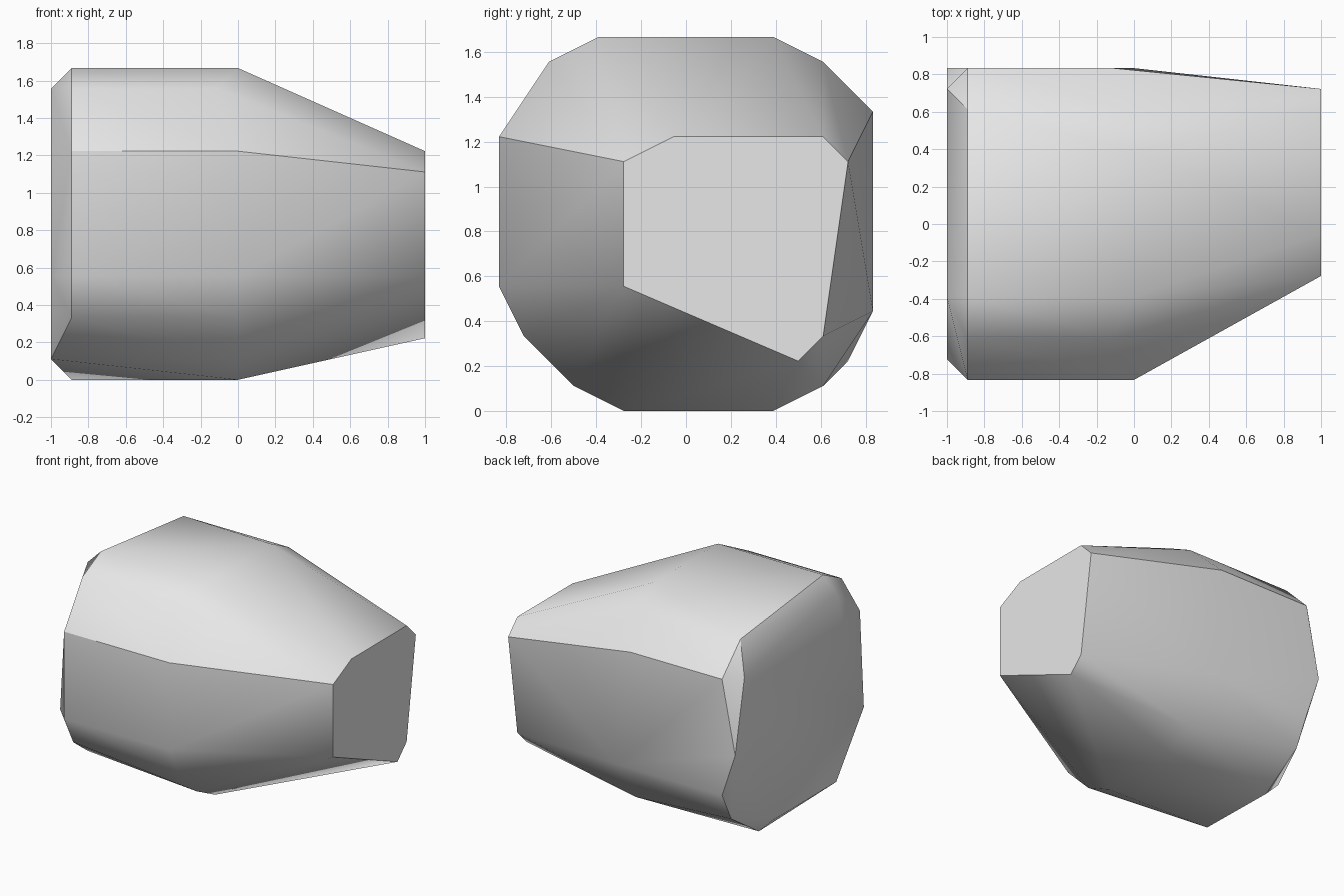
import bpy
import bmesh
import math

# Remove the default cube only
default_cube = bpy.data.objects.get("Cube")
if default_cube:
    bpy.data.objects.remove(default_cube, do_unlink=True)

# Boulder cross-sections on a lattice of ninths: x position -> (y, z) corners
CELL = 1 / 9
HALF_DEPTH = 7.5
sections = {
    # broad end cap
    -9: [(4, 14), (14, 12), (15, 7), (11, 1), (4, 1), (1, 5)],
    # bevel ring around the broad end
    -8: [(0, 11), (2, 14), (4, 15), (13, 14), (15, 12), (15, 4),
         (14, 2), (11, 0), (1, 3), (0, 5)],
    # shoulder chips
    -1: [(2, 14), (15, 12)],
    # widest middle ring
    0: [(0, 11), (4, 15), (11, 15), (13, 14), (15, 4), (13, 1),
        (11, 0), (5, 0), (3, 1), (1, 3), (0, 5)],
    # narrow end cap
    9: [(5, 10), (7, 11), (13, 11), (14, 10), (13, 3), (12, 2), (5, 5)],
}


def make_material(name, colour):
    material = bpy.data.materials.new(name)
    material.use_nodes = True
    material.diffuse_color = colour
    shader = next(n for n in material.node_tree.nodes if n.type == "BSDF_PRINCIPLED")
    shader.inputs["Base Color"].default_value = colour
    return material


def make_hull(name, rings, material):
    """Wrap a closed faceted skin around the ring corners."""
    bm = bmesh.new()
    for x, corners in rings.items():
        for y, z in corners:
            bm.verts.new((x * CELL, (y - HALF_DEPTH) * CELL, z * CELL))
    hull = bmesh.ops.convex_hull(bm, input=bm.verts)
    unused = {v for key in ("geom_interior", "geom_unused") for v in hull[key]
              if isinstance(v, bmesh.types.BMVert)}
    bmesh.ops.delete(bm, geom=list(unused), context="VERTS")
    # Merge flat areas such as the two end caps
    bmesh.ops.dissolve_limit(bm, angle_limit=math.radians(0.5),
                             verts=bm.verts, edges=bm.edges)
    bmesh.ops.recalc_face_normals(bm, faces=bm.faces)
    mesh = bpy.data.meshes.new(name)
    bm.to_mesh(mesh)
    bm.free()
    mesh.materials.append(material)
    obj = bpy.data.objects.new(name, mesh)
    bpy.context.collection.objects.link(obj)
    return obj


# Boulder with soft facets and crisp main ridges
stone_grey = make_material("stone_grey", (0.8, 0.8, 0.8, 1))
boulder = make_hull("boulder", sections, stone_grey)
bpy.ops.object.select_all(action="DESELECT")
boulder.select_set(True)
bpy.context.view_layer.objects.active = boulder
bpy.ops.object.shade_smooth_by_angle(angle=math.radians(30))
